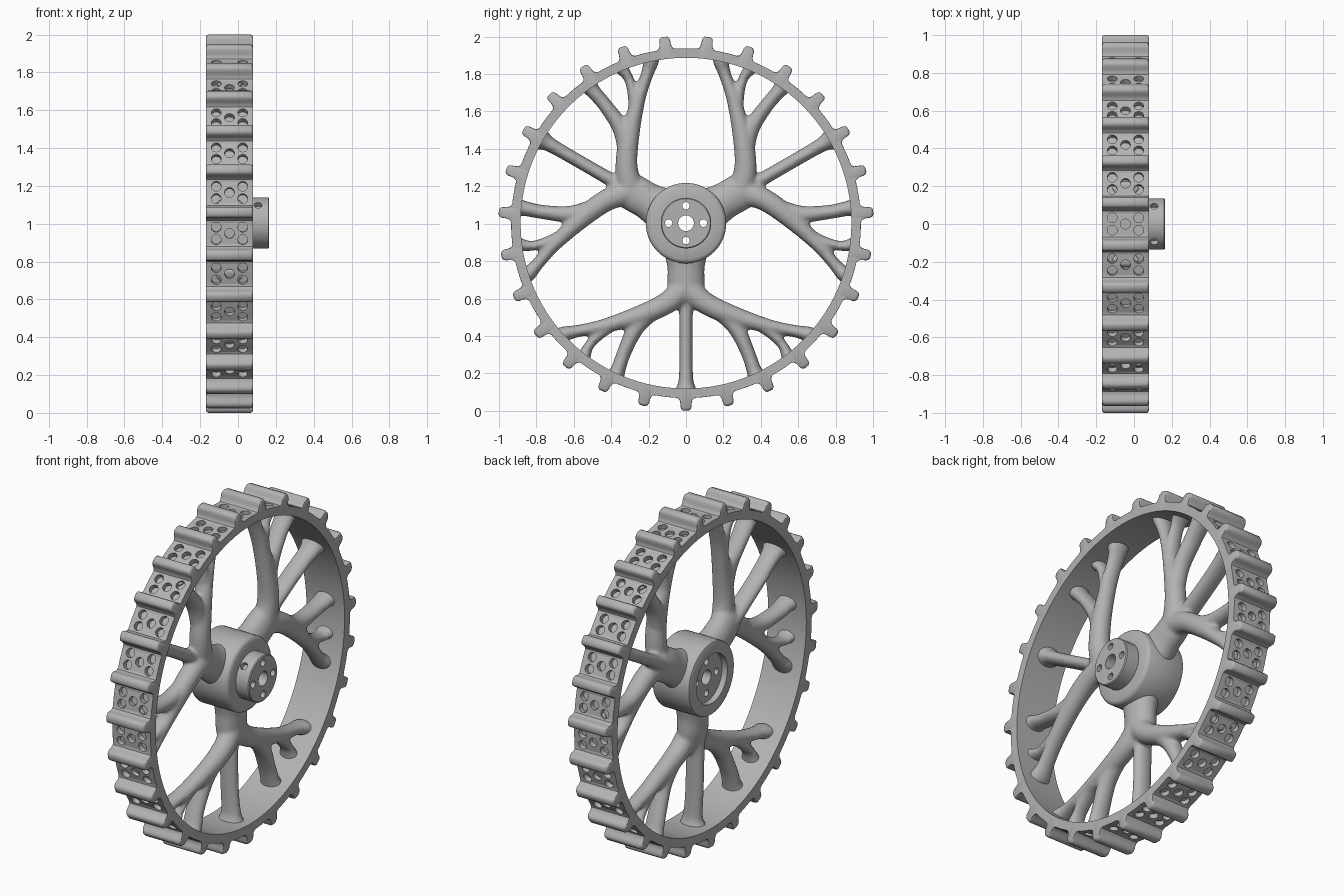
import bpy, bmesh, math
from mathutils import Vector, Matrix

if "Cube" in bpy.data.objects:
    bpy.data.objects.remove(bpy.data.objects["Cube"])

CENTRE = Vector((0, 0, 1.003))
TEETH = 27
PITCH = math.tau / TEETH
BACK, FRONT, MID = -0.17, 0.08, -0.045

grey = bpy.data.materials.new("matte grey")
grey.use_nodes = True
grey.diffuse_color = (0.45, 0.45, 0.45, 1)
grey.node_tree.nodes["Principled BSDF"].inputs["Base Color"].default_value = (0.45, 0.45, 0.45, 1)


def make_object(name, bm):
    bmesh.ops.recalc_face_normals(bm, faces=bm.faces[:])
    mesh = bpy.data.meshes.new(name)
    bm.to_mesh(mesh)
    bm.free()
    mesh.materials.append(grey)
    obj = bpy.data.objects.new(name, mesh)
    obj.location = CENTRE
    bpy.context.collection.objects.link(obj)
    return obj


def bake(obj, angle):
    """Apply the modifiers and shade smooth with sharp edges."""
    bpy.context.view_layer.update()
    graph = bpy.context.evaluated_depsgraph_get()
    mesh = bpy.data.meshes.new_from_object(obj.evaluated_get(graph))
    obj.modifiers.clear()
    obj.data = mesh
    mesh.shade_smooth()
    mesh.set_sharp_from_angle(angle=math.radians(angle))


def cut(obj, cutter_bm):
    cutter = make_object("cutter", cutter_bm)
    cutter.hide_render = True
    mod = obj.modifiers.new("holes", "BOOLEAN")
    mod.operation = "DIFFERENCE"
    mod.solver = "EXACT"
    mod.object = cutter
    bake(obj, 35)
    bpy.data.objects.remove(cutter)


def add_drill(bm, matrix, radius, depth, sides=20):
    bmesh.ops.create_cone(bm, cap_ends=True, segments=sides, radius1=radius,
                          radius2=radius, depth=depth, matrix=matrix)


def bridge_rings(bm, rings, closed):
    """Quads between successive rings of vertices."""
    count = len(rings[0])
    pairs = list(zip(rings, rings[1:]))
    if closed:
        pairs.append((rings[-1], rings[0]))
    for a, b in pairs:
        for i in range(count):
            j = (i + 1) % count
            bm.faces.new((a[i], a[j], b[j], b[i]))


def polar(x, r, angle):
    return (x, r * math.cos(angle), r * math.sin(angle))


# Toothed rim: rounded tooth outline repeated round the wheel
half_tooth = [(0.052, 0.935), (0.040, 0.939), (0.033, 0.950), (0.030, 0.965),
              (0.029, 0.982), (0.025, 0.994), (0.016, 1.002), (0, 1.003)]
tooth = [(-t, r) for t, r in half_tooth] + [(t, r) for t, r in half_tooth[-2::-1]]
outline = []
for k in range(TEETH):
    base = -math.pi / 2 + k * PITCH
    outline += [(base + t / r, r) for t, r in tooth]
    outline += [(base + PITCH * f, 0.935) for f in (0.38, 0.5, 0.62)]

bm = bmesh.new()
rings = []
for x, keep in ((BACK, 0.8), (BACK + 0.004, 0.92), (BACK + 0.013, 1),
                (FRONT - 0.013, 1), (FRONT - 0.004, 0.92), (FRONT, 0.8)):
    rings.append([bm.verts.new(polar(x, 0.932 + (r - 0.932) * keep, a)) for a, r in outline])
for x in (FRONT, BACK):
    rings.append([bm.verts.new(polar(x, 0.884, a)) for a, r in outline])
bridge_rings(bm, rings, True)
rim = make_object("toothed_rim", bm)

# Five blind holes in the tread between each pair of teeth
drills = bmesh.new()
for k in range(TEETH):
    turn = Matrix.Rotation((k + 0.5) * PITCH, 4, "X")
    for x, t in ((-0.07, -0.033), (-0.07, 0.033), (0, 0), (0.07, -0.033), (0.07, 0.033)):
        place = Matrix.Translation((MID + x, t, -0.94))
        add_drill(drills, turn @ place, 0.026, 0.07)
cut(rim, drills)

# Hub with rear recess, front boss and bore
profile = [(BACK, 0.145), (BACK, 0.203), (-0.166, 0.211), (-0.158, 0.215), (0.06, 0.215),
           (0.072, 0.209), (FRONT, 0.195), (FRONT, 0.135), (0.16, 0.135), (0.165, 0.13),
           (0.165, 0.042), (-0.135, 0.042), (-0.135, 0.145)]
bm = bmesh.new()
rings = [[bm.verts.new(polar(x, r, math.tau * i / 64)) for i in range(64)] for x, r in profile]
bridge_rings(bm, rings, True)
hub = make_object("hub", bm)

# Bolt holes along the axle and set screw holes in the boss
drills = bmesh.new()
along_x = Matrix.Rotation(math.pi / 2, 4, "Y")
for k in range(4):
    spot = Matrix.Translation(polar(0, 0.093, k * math.pi / 2))
    add_drill(drills, spot @ along_x, 0.02, 0.6)
for angle in (-math.pi / 4, math.pi / 4):
    aim = Matrix.Rotation(angle, 4, "X") @ Matrix.Translation((0.106, 0, 0.14))
    add_drill(drills, aim, 0.021, 0.07)
cut(hub, drills)


def smooth_path(points, steps=6):
    """Catmull-Rom curve through the control points."""
    p = [Vector(q) for q in points]
    p = [p[0] * 2 - p[1]] + p + [p[-1] * 2 - p[-2]]
    path = []
    for a, b, c, d in zip(p, p[1:], p[2:], p[3:]):
        for s in range(steps):
            t = s / steps
            path.append((b * 2 + (c - a) * t + (a * 2 - b * 5 + c * 4 - d) * t ** 2
                         + (b * 3 - a - c * 3 + d) * t ** 3) * 0.5)
    return path + [p[-2]]


def add_limb(bm, points, side=1, sides=20):
    """Oval tube; each point is across, outward, x, half width, half depth."""
    path = smooth_path(points)
    rings = []
    for i, (u, v, x, w, d) in enumerate(path):
        ahead = path[min(i + 1, len(path) - 1)] - path[max(i - 1, 0)]
        n = Vector((-ahead[1], ahead[0])).normalized()
        ring = []
        for k in range(sides):
            c, s = math.cos(math.tau * k / sides), math.sin(math.tau * k / sides)
            ring.append(bm.verts.new((x + d * s, side * (u + n.x * w * c), -(v + n.y * w * c))))
        rings.append(ring)
    bridge_rings(bm, rings, False)
    bm.faces.new(rings[0])
    bm.faces.new(rings[-1])


neck = [(0, 0.17, MID, 0.115, 0.09), (0, 0.24, MID, 0.1, 0.08),
        (0, 0.33, MID, 0.1, 0.075), (0, 0.41, MID, 0.085, 0.06)]
straight_spoke = [(0, 0.3, -0.06, 0.05, 0.06), (0, 0.45, -0.06, 0.038, 0.058),
                  (0, 0.7, -0.055, 0.036, 0.056), (0, 0.84, MID, 0.04, 0.06),
                  (0, 0.885, MID, 0.056, 0.075), (0, 0.91, MID, 0.065, 0.085)]
side_branch = [(0, 0.34, -0.03, 0.07, 0.06), (0.1, 0.425, -0.025, 0.06, 0.06),
               (0.24, 0.49, -0.025, 0.054, 0.055), (0.44, 0.55, -0.035, 0.038, 0.05),
               (0.58, 0.577, MID, 0.033, 0.05), (0.655, 0.594, MID, 0.042, 0.065),
               (0.68, 0.61, MID, 0.042, 0.075)]
inner_branch = [(0.17, 0.46, -0.03, 0.05, 0.05), (0.265, 0.555, -0.035, 0.046, 0.052),
                (0.33, 0.69, MID, 0.038, 0.055), (0.365, 0.79, MID, 0.041, 0.06),
                (0.381, 0.825, MID, 0.055, 0.075), (0.388, 0.84, MID, 0.06, 0.08)]
twig = [(0.38, 0.54, -0.035, 0.03, 0.045), (0.455, 0.59, -0.04, 0.029, 0.045),
        (0.515, 0.65, MID, 0.026, 0.045), (0.54, 0.7, MID, 0.034, 0.055),
        (0.55, 0.728, MID, 0.045, 0.065)]

# Branching arm, fused into one organic surface
bm = bmesh.new()
add_limb(bm, neck)
add_limb(bm, straight_spoke)
for side in (1, -1):
    for limb in (side_branch, inner_branch, twig):
        add_limb(bm, limb, side)
arm = make_object("branching_arm_1", bm)
fuse = arm.modifiers.new("fuse", "REMESH")
fuse.mode = "VOXEL"
fuse.voxel_size = 0.01
soften = arm.modifiers.new("soften", "SMOOTH")
soften.factor = 0.5
soften.iterations = 10
bake(arm, 180)
if not arm.data.materials:
    arm.data.materials.append(grey)

# The other two arms share the same mesh
for k in (1, 2):
    copy = bpy.data.objects.new(f"branching_arm_{k + 1}", arm.data)
    copy.location = CENTRE
    copy.rotation_euler.x = k * math.tau / 3
    bpy.context.collection.objects.link(copy)
